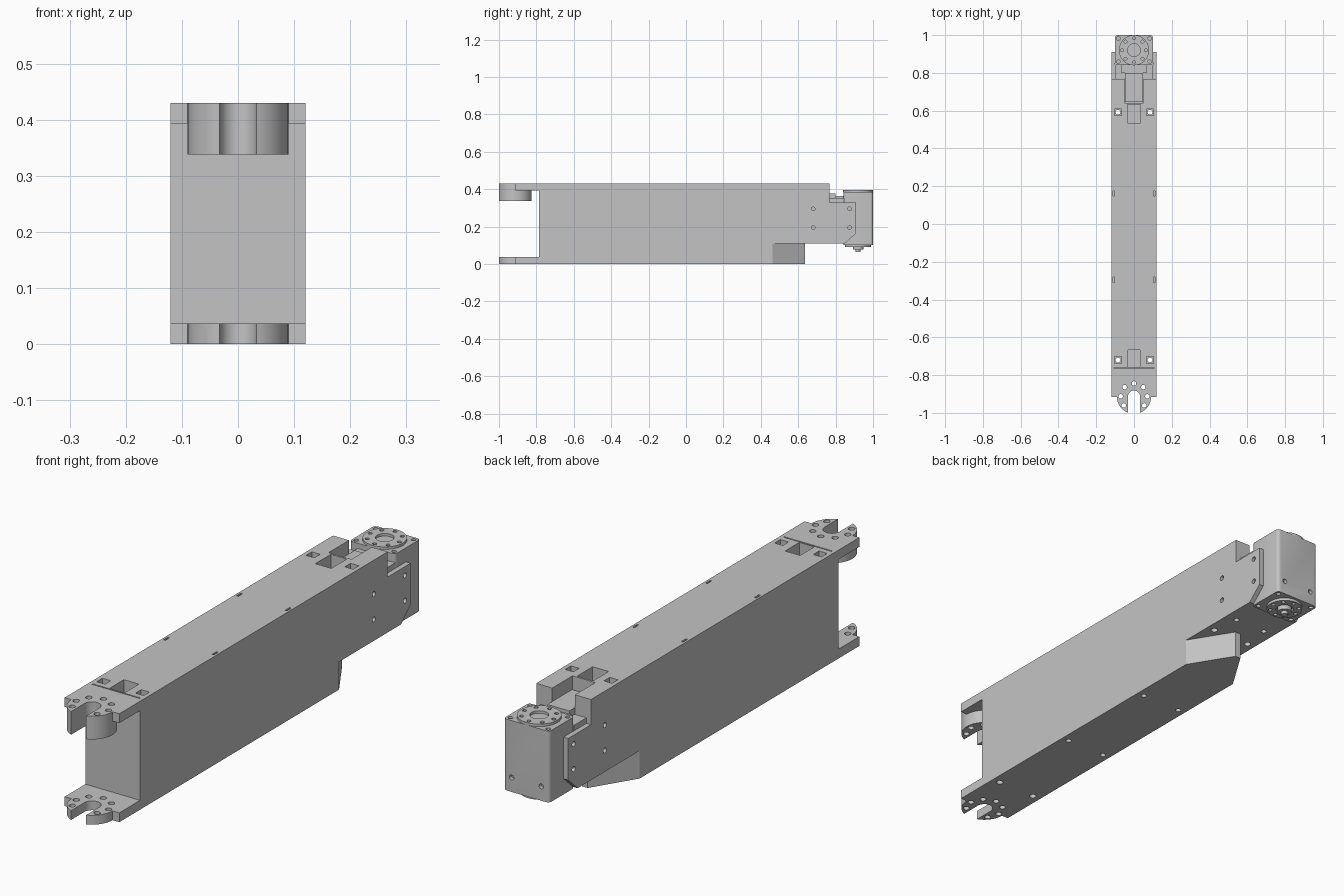
import bpy, bmesh, math

if "Cube" in bpy.data.objects:
    bpy.data.objects.remove(bpy.data.objects["Cube"])

grey = bpy.data.materials.new("light_grey")
grey.diffuse_color = (0.55, 0.55, 0.55, 1)
grey.use_nodes = True
grey.node_tree.nodes["Principled BSDF"].inputs["Base Color"].default_value = grey.diffuse_color


def prism(name, pts, a, b, axis='Z'):
    """Extrude a closed outline from a to b along an axis."""
    place = {'Z': lambda p, t: (p[0], p[1], t),
             'X': lambda p, t: (t, p[0], p[1]),
             'Y': lambda p, t: (p[0], t, p[1])}[axis]
    bm = bmesh.new()
    low = [bm.verts.new(place(p, a)) for p in pts]
    high = [bm.verts.new(place(p, b)) for p in pts]
    n = len(pts)
    bm.faces.new(low)
    bm.faces.new(high)
    for i in range(n):
        j = (i + 1) % n
        bm.faces.new((low[i], low[j], high[j], high[i]))
    bmesh.ops.recalc_face_normals(bm, faces=bm.faces)
    me = bpy.data.meshes.new(name)
    bm.to_mesh(me)
    bm.free()
    me.materials.append(grey)
    ob = bpy.data.objects.new(name, me)
    bpy.context.collection.objects.link(ob)
    return ob


def arc(cx, cy, r, a0, a1, n):
    return [(cx + r * math.cos(math.radians(a0 + (a1 - a0) * i / n)),
             cy + r * math.sin(math.radians(a0 + (a1 - a0) * i / n))) for i in range(n + 1)]


def circle(cx, cy, r, n=20):
    return arc(cx, cy, r, 0, 360, n)[:-1]


def rect(x0, x1, y0, y1):
    return [(x0, y0), (x1, y0), (x1, y1), (x0, y1)]


def disc(name, cx, cy, r, a, b, axis='Z', n=20):
    return prism(name, circle(cx, cy, r, n), a, b, axis)


def select(obs):
    bpy.ops.object.select_all(action='DESELECT')
    for o in obs:
        o.select_set(True)
    bpy.context.view_layer.objects.active = obs[0]


def cut(ob, cutters):
    """Subtract a set of separate cutters and discard them."""
    select(cutters)
    if len(cutters) > 1:
        bpy.ops.object.join()
    tool = cutters[0]
    mod = ob.modifiers.new("cut", 'BOOLEAN')
    mod.operation = 'DIFFERENCE'
    mod.solver = 'EXACT'
    mod.object = tool
    select([ob])
    bpy.ops.object.modifier_apply(modifier=mod.name)
    bpy.data.objects.remove(tool, do_unlink=True)


W = 0.12       # half width of the arm
CY = -0.915    # centre of the forked joint
MY = 0.92      # centre of the rear joint

# Arm body from its side outline
body = prism("arm_body", [(-0.785, 0), (0.635, 0), (0.635, 0.11), (0.767, 0.11),
                          (0.767, 0.43), (-0.785, 0.43)], -W, W, 'X')

# Pointed lower end, open rear slot, rear and front pockets, screw seats
tools = [prism("cutter", [(s * 0.121, 0.46), (s * 0.012, 0.636), (s * 0.012, 0.7),
                          (s * 0.2, 0.7), (s * 0.2, 0.46)], -0.05, 0.11) for s in (-1, 1)]
tools.append(prism("cutter", rect(-0.05, 0.05, 0.64, 0.8), 0.33, 0.5))
tools.append(prism("cutter", rect(-0.035, 0.035, 0.535, 0.632), 0.35, 0.5))
tools.append(prism("cutter", rect(-0.033, 0.033, -0.757, -0.668), 0.33, 0.5))
tools.append(prism("cutter", rect(-0.105, 0.105, -0.766, -0.761), 0.422, 0.5))
for s in (-1, 1):
    for y in (-0.72, 0.592):
        tools.append(prism("cutter", rect(s * 0.085 - 0.018, s * 0.085 + 0.018,
                                          y - 0.018, y + 0.018), 0.405, 0.5))
    for y in (-0.295, 0.162):
        tools.append(prism("cutter", rect(s * 0.107 - 0.004, s * 0.107 + 0.004,
                                          y - 0.014, y + 0.014), 0.4, 0.5))
cut(body, tools)

# Screw holes through the body, in the underside and in the sides
tools = []
for s in (-1, 1):
    for y in (-0.72, 0.592):
        tools.append(disc("cutter", s * 0.085, y, 0.013, -0.1, 0.6))
    for y in (-0.295, 0.165):
        tools.append(disc("cutter", s * 0.088, y, 0.011, -0.1, 0.04))
    tools.append(disc("cutter", s * 0.07, 0.71, 0.011, 0, 0.15))
    for z in (0.195, 0.295):
        tools.append(disc("cutter", 0.68, z, 0.01, s * 0.1, s * 0.2, 'X'))
cut(body, tools)

# Fork plates and the boss under the upper one
half = math.degrees(math.asin(0.033 / 0.09))
slot = arc(0, CY, 0.033, 180, 0, 14)


def fork_outline(back):
    right = arc(0, CY, 0.09, 0, -90 + half, 14)
    left = arc(0, CY, 0.09, 270 - half, 180, 14)
    return left + back + right + slot[::-1]


plate = fork_outline([(-W, CY), (-W, -0.785), (W, -0.785), (W, CY)])
boss = fork_outline(arc(0, CY, 0.09, 180, 0, 28)[1:-1])
for name, outline, z0, z1 in (("upper_fork_plate", plate, 0.393, 0.43),
                              ("fork_boss", boss, 0.338, 0.393),
                              ("lower_fork_plate", plate, 0, 0.037)):
    fork = prism(name, outline, z0, z1)
    spots = [(0.071 * math.cos(math.radians(a)), CY + 0.071 * math.sin(math.radians(a)))
             for a in (-40, 2, 46, 90, 134, 178, 220)]
    cut(fork, [disc("cutter", x, y, 0.012, z0 - 0.1, z1 + 0.1) for x, y in spots])

# Side cheeks holding the rear joint
for s, side in ((-1, "left"), (1, "right")):
    cheek = prism(side + "_cheek", [(0.767, 0.11), (0.85, 0.11), (0.91, 0.165),
                                    (0.91, 0.33), (0.767, 0.33)], s * 0.1, s * W, 'X')
    cut(cheek, [disc("cutter", 0.875, z, 0.01, s * 0.108, s * 0.2, 'X')
                for z in (0.195, 0.295)])

# Neck between the cheeks
prism("neck_block", rect(-0.1, 0.1, 0.767, 0.845), 0.11, 0.352)
prism("neck_bridge", rect(-0.048, 0.048, 0.645, 0.8), 0.33, 0.378)
prism("neck_step", rect(-0.065, 0.065, 0.8, 0.845), 0.352, 0.365)

# Rear joint housing with rounded corners
c = 0.014
outline = []
for x, y, a in ((0.1, 1.0, 0), (-0.1, 1.0, 90), (-0.1, 0.842, 180), (0.1, 0.842, 270)):
    cx = x - math.copysign(c, x)
    cy = y - c if y > 0.9 else y + c
    outline += arc(cx, cy, c, a, a + 90, 4)
housing = prism("joint_housing", outline, 0.103, 0.386)
tools = [disc("cutter", s * 0.065, 0.16, 0.01, 0.985, 1.1, 'Y') for s in (-1, 1)]
for s in (-1, 1):
    for y in (0.86, 0.982):
        tools.append(disc("cutter", s * 0.083, y, 0.009, 0.37, 0.5))
        tools.append(disc("cutter", s * 0.083, y, 0.009, 0, 0.115))
cut(housing, tools)


# Bolted output flanges above and below the housing
def flange(name, r, z0, z1, bore):
    ob = disc(name, 0, MY, r, z0, z1, n=40)
    tools = [disc("cutter", 0, MY, bore, 0, 1, n=28)]
    for i in range(8):
        a = math.pi * i / 4
        tools.append(disc("cutter", r * 0.8 * math.cos(a), MY + r * 0.8 * math.sin(a),
                          0.008, 0, 1, n=12))
    cut(ob, tools)


flange("upper_flange", 0.08, 0.386, 0.396, 0.034)
flange("lower_flange", 0.07, 0.092, 0.103, 0.034)
disc("lower_hub", 0, MY, 0.028, 0.078, 0.103, n=28)
disc("lower_pin", 0, MY, 0.014, 0.065, 0.078)

# Smooth the round walls and keep edges sharp
for ob in list(bpy.context.scene.objects):
    select([ob])
    bpy.ops.object.shade_smooth_by_angle(angle=math.radians(30))
